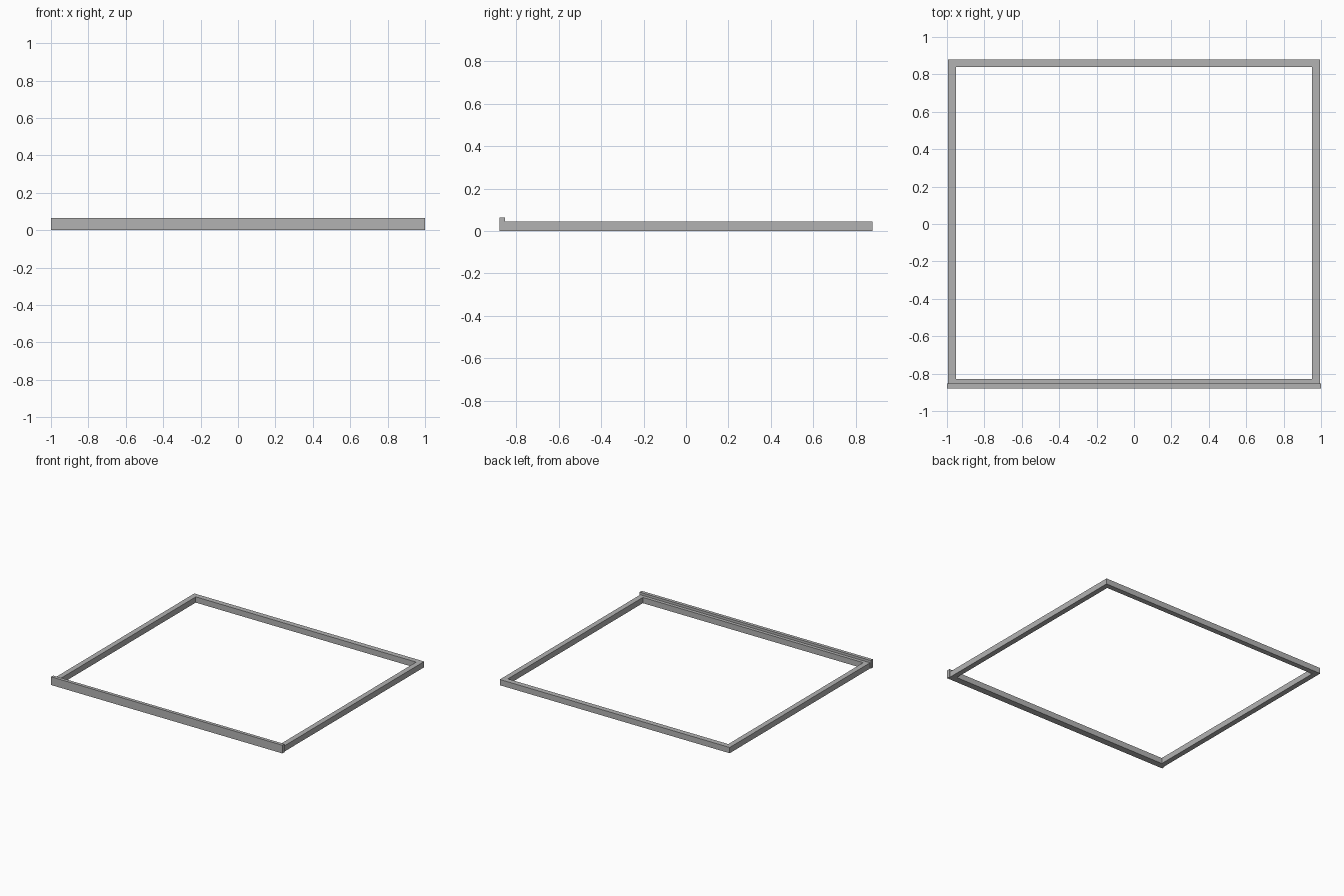
import bpy
import bmesh

# Remove the default cube
cube = bpy.data.objects.get("Cube")
if cube:
    bpy.data.objects.remove(cube, do_unlink=True)

grey = bpy.data.materials.new("plain grey")
grey.use_nodes = True
colour = (0.45, 0.45, 0.45, 1)
grey.diffuse_color = colour
grey.node_tree.nodes["Principled BSDF"].inputs["Base Color"].default_value = colour


def rectangle(bm, x0, x1, y0, y1):
    return [bm.verts.new((x, y, 0)) for x, y in ((x0, y0), (x1, y0), (x1, y1), (x0, y1))]


def extruded(name, height, outer, inner=None):
    """Raise a rectangle, or the ring between two rectangles, to a height."""
    bm = bmesh.new()
    ring = rectangle(bm, *outer)
    if inner:
        hole = rectangle(bm, *inner)
        for i in range(4):
            j = (i + 1) % 4
            bm.faces.new((ring[i], ring[j], hole[j], hole[i]))
    else:
        bm.faces.new(ring)
    # Keep the underside and add the raised top and walls
    result = bmesh.ops.extrude_face_region(bm, geom=bm.faces[:], use_keep_orig=True)
    top = [g for g in result["geom"] if isinstance(g, bmesh.types.BMVert)]
    bmesh.ops.translate(bm, verts=top, vec=(0, 0, height))
    bmesh.ops.recalc_face_normals(bm, faces=bm.faces[:])
    mesh = bpy.data.meshes.new(name)
    bm.to_mesh(mesh)
    bm.free()
    mesh.materials.append(grey)
    obj = bpy.data.objects.new(name, mesh)
    bpy.context.collection.objects.link(obj)
    return obj


# Low rectangular frame
extruded("frame", 0.045, (-0.994, 0.994, -0.854, 0.88), (-0.953, 0.953, -0.828, 0.839))

# Taller lip along the front edge
extruded("front_lip", 0.064, (-1, 1, -0.88, -0.854))
